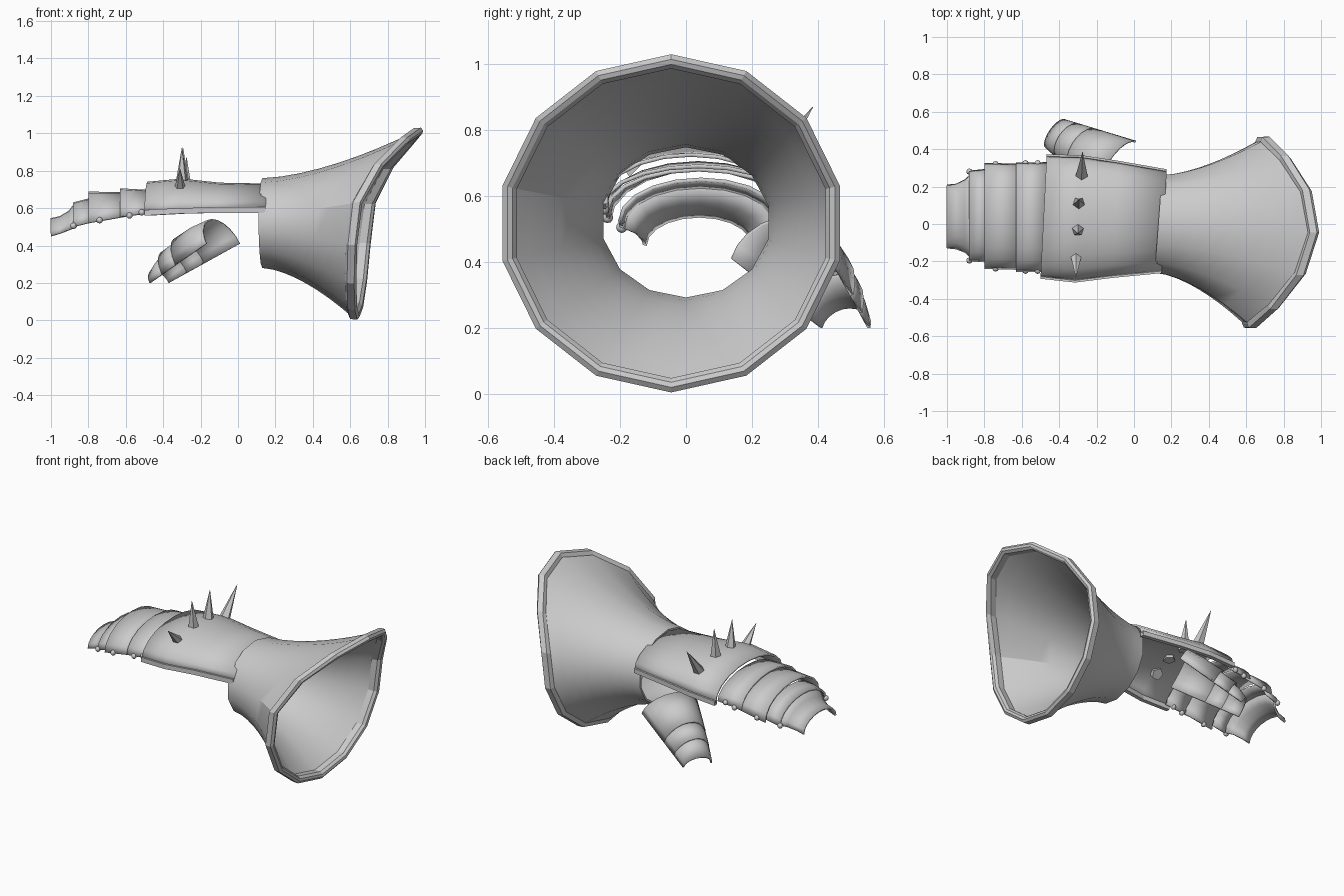
import bpy, bmesh, math
from mathutils import Vector

if "Cube" in bpy.data.objects:
    bpy.data.objects.remove(bpy.data.objects["Cube"])

steel = bpy.data.materials.new("grey steel")
steel.use_nodes = True
GREY = (0.6, 0.6, 0.6, 1)
steel.diffuse_color = GREY
steel.node_tree.nodes["Principled BSDF"].inputs["Base Color"].default_value = GREY


def finish(name, bm, smooth=None, thick=0):
    bmesh.ops.recalc_face_normals(bm, faces=bm.faces)
    mesh = bpy.data.meshes.new(name)
    bm.to_mesh(mesh)
    bm.free()
    mesh.materials.append(steel)
    ob = bpy.data.objects.new(name, mesh)
    bpy.context.collection.objects.link(ob)
    if thick:
        mod = ob.modifiers.new("thickness", "SOLIDIFY")
        mod.thickness, mod.offset = thick, 0
    if smooth:
        bpy.ops.object.select_all(action="DESELECT")
        ob.select_set(True)
        bpy.context.view_layer.objects.active = ob
        bpy.ops.object.shade_smooth_by_angle(angle=math.radians(smooth))
    return ob


def loft(name, rings, around=True, loop=False, caps=False, smooth=None, thick=0):
    """Skin a list of equally long point rings."""
    bm = bmesh.new()
    rows = [[bm.verts.new(p) for p in ring] for ring in rings]
    n = len(rows[0])
    pairs = list(zip(rows, rows[1:])) + ([(rows[-1], rows[0])] if loop else [])
    for a, b in pairs:
        for i in range(n if around else n - 1):
            j = (i + 1) % n
            bm.faces.new((a[i], a[j], b[j], b[i]))
    if caps:
        bm.faces.new(rows[0])
        bm.faces.new(rows[-1])
    return finish(name, bm, smooth, thick)


def arch(a, b, rise, skew=0, steps=10):
    """Half-ellipse from edge point a to edge point b."""
    a, b, rise = Vector(a), Vector(b), Vector(rise)
    mid, half = (a + b) / 2, (b - a) / 2
    pts = []
    for i in range(steps + 1):
        t = math.pi * i / steps
        p = mid - half * math.cos(t) + rise * math.sin(t)
        p.x += skew * p.y
        pts.append(p)
    return pts


# Flared cuff: 14-sided bell with a slanted, raised mouth
SIDES = 14


def bell_point(k, t, back=0.05, size=0.955, inset=0):
    ang = 2 * math.pi * k / SIDES
    s, u = math.sin(ang), math.cos(ang)
    mouth_x = 0.68 + 0.03 * u + 0.28 * max(u, 0) ** 2 + 0.07 * s * 0.525
    g = t ** 1.6
    ry = 0.268 + (0.525 * size - 0.268) * g - inset
    rz = 0.24 + (0.513 * size - 0.24) * g - inset
    neck_x = 0.13 + 0.02 * s
    return (neck_x + (mouth_x - back - neck_x) * t,
            -0.045 * g + ry * s, 0.52 - 0.003 * g + rz * u)


def bell_ring(**kw):
    return [bell_point(k, **kw) for k in range(SIDES)]


STEPS = 8
outer = [bell_ring(t=i / STEPS) for i in range(STEPS + 1)]
inner = [bell_ring(t=i / STEPS, inset=0.012) for i in range(STEPS, -1, -1)]
loft("cuff_bell", outer + inner, loop=True, smooth=32)

# Mouth rim: flat-sided flange wrapped round the bell's edge
rim_profile = [(0.06, 0.95), (0.05, 0.995), (0.012, 1.0), (0, 0.97),
               (0.004, 0.94), (0.02, 0.915), (0.06, 0.915)]
loft("cuff_rim", [bell_ring(t=1, back=b, size=s) for b, s in rim_profile], loop=True)


# Hand lames: each section is x, right edge y, left edge y, edge z, crest z
def hand_lame(name, sections, skew=0):
    rings = [arch((x, y0, z0), (x, y1, z0), (0, 0, z1 - z0), skew)
             for x, y0, y1, z0, z1 in sections]
    loft(name, rings, around=False, smooth=32, thick=0.012)


back_plate = [(-0.485, -0.28, 0.36, 0.575, 0.735), (-0.3, -0.30, 0.355, 0.585, 0.752),
              (-0.1, -0.275, 0.325, 0.59, 0.73), (0.16, -0.25, 0.28, 0.59, 0.725)]
hand_lame("back_of_hand_plate", back_plate, skew=0.05)
hand_lame("knuckle_lame", [(-0.63, -0.25, 0.322, 0.555, 0.70),
                           (-0.46, -0.25, 0.325, 0.572, 0.69)])
hand_lame("finger_lame_upper", [(-0.8, -0.235, 0.32, 0.52, 0.682),
                                (-0.6, -0.24, 0.318, 0.555, 0.68)])
hand_lame("finger_lame_middle", [(-0.88, -0.195, 0.28, 0.5, 0.625),
                                 (-0.78, -0.2, 0.29, 0.525, 0.65)])
hand_lame("fingertip_lame", [(-1.0, -0.125, 0.205, 0.45, 0.54),
                             (-0.95, -0.13, 0.21, 0.465, 0.552),
                             (-0.9, -0.15, 0.235, 0.485, 0.582),
                             (-0.865, -0.185, 0.27, 0.5, 0.63)])

# Square trim along both edges of the back plate
for side, col in (("right", 1), ("left", 2)):
    rings = []
    for s in back_plate:
        y, z = s[col], s[3]
        x = s[0] + 0.05 * y
        rings.append([(x, y + dy, z + dz) for dy, dz in
                      ((-.013, -.015), (.013, -.015), (.013, .015), (-.013, .015))])
    loft(side + "_plate_trim", rings, caps=True)

# Rivets on both edges of the lames
for x, y0, y1, z in ((-0.88, -0.195, 0.28, 0.505), (-0.74, -0.238, 0.32, 0.535),
                     (-0.58, -0.25, 0.325, 0.56), (-0.515, -0.25, 0.325, 0.577)):
    for side, y in (("right", y0), ("left", y1)):
        bm = bmesh.new()
        bmesh.ops.create_uvsphere(bm, u_segments=8, v_segments=6, radius=0.017)
        bmesh.ops.translate(bm, verts=bm.verts, vec=(x, y, z))
        finish(side + "_rivet", bm, smooth=50)

# Five-sided knuckle spikes, fanned out
for base, tip in (((-0.31, -0.15, 0.68), (-0.31, -0.285, 0.81)),
                  ((-0.3, -0.03, 0.72), (-0.3, -0.05, 0.92)),
                  ((-0.295, 0.11, 0.72), (-0.295, 0.13, 0.925)),
                  ((-0.28, 0.25, 0.68), (-0.275, 0.385, 0.87))):
    base, tip = Vector(base), Vector(tip)
    axis = tip - base
    bm = bmesh.new()
    bmesh.ops.create_cone(bm, cap_ends=True, segments=5, radius1=0.038,
                          radius2=0.001, depth=axis.length)
    turn = axis.to_track_quat("Z", "Y").to_matrix()
    bmesh.ops.rotate(bm, verts=bm.verts, matrix=turn)
    bmesh.ops.translate(bm, verts=bm.verts, vec=(base + tip) / 2)
    finish("knuckle_spike", bm)

# Thumb guard: three overlapping lames along a slanted axis
IN_BASE, IN_TIP = Vector((-0.17, 0.14, 0.41)), Vector((-0.47, 0.41, 0.2))
OUT_BASE, OUT_TIP = Vector((0.01, 0.44, 0.41)), Vector((-0.37, 0.555, 0.2))
UP = Vector((-0.4, 0.24, 0.88))


def thumb_section(t, height):
    return arch(IN_BASE.lerp(IN_TIP, t), OUT_BASE.lerp(OUT_TIP, t), UP * height)


for name, sections in (
        ("thumb_base_lame", ((0, 0.145), (0.25, 0.16), (0.54, 0.158))),
        ("thumb_middle_lame", ((0.5, 0.14), (0.78, 0.132))),
        ("thumb_tip_lame", ((0.74, 0.118), (0.88, 0.1), (1, 0.07)))):
    loft(name, [thumb_section(*s) for s in sections],
         around=False, smooth=32, thick=0.01)
